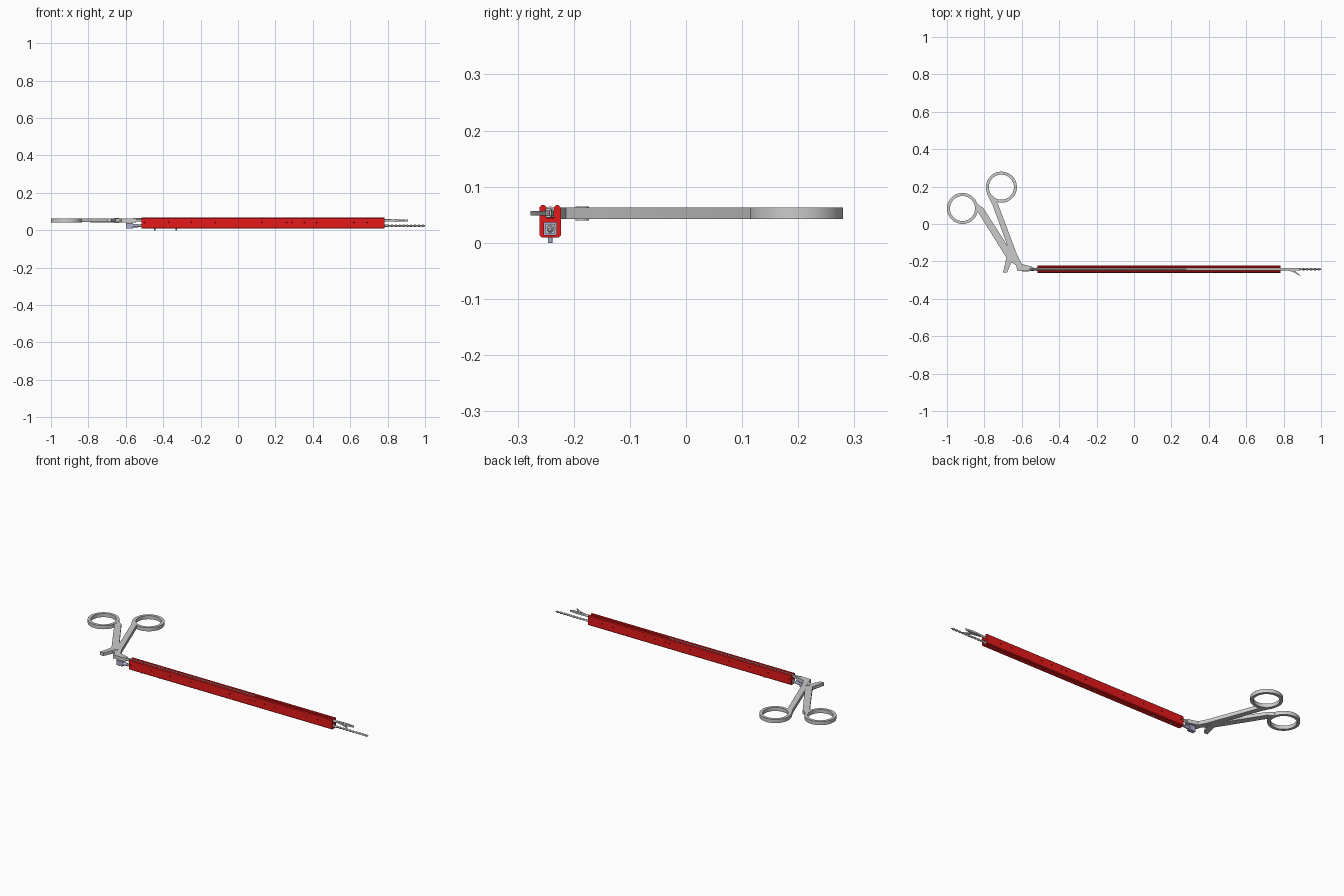
import bpy, bmesh, math
from mathutils import Matrix

if "Cube" in bpy.data.objects:
    bpy.data.objects.remove(bpy.data.objects["Cube"])

YC = -0.242                      # axis of the long instrument
ALONG_X = Matrix(((0, 0, 1, 0), (1, 0, 0, 0), (0, 1, 0, 0), (0, 0, 0, 1)))

red = bpy.data.materials.new("red_shell")
red.diffuse_color = (0.78, 0.01, 0.01, 1)
red.use_nodes = True
red.node_tree.nodes["Principled BSDF"].inputs["Base Color"].default_value = red.diffuse_color
dark = bpy.data.materials.new("dark_hole")
dark.diffuse_color = (0.12, 0.0, 0.0, 1)
dark.use_nodes = True
dark.node_tree.nodes["Principled BSDF"].inputs["Base Color"].default_value = dark.diffuse_color
steel = bpy.data.materials.new("blue_steel")
steel.diffuse_color = (0.42, 0.43, 0.62, 1)
steel.use_nodes = True
steel.node_tree.nodes["Principled BSDF"].inputs["Base Color"].default_value = steel.diffuse_color


def finish(ob, mat=None):
    bpy.ops.object.select_all(action='DESELECT')
    ob.select_set(True)
    bpy.context.view_layer.objects.active = ob
    if ob.type == 'CURVE':
        bpy.ops.object.convert(target='MESH')
        ob = bpy.context.object
    if mat:
        ob.data.materials.append(mat)
    bpy.ops.object.shade_smooth_by_angle(angle=math.radians(35))
    return ob


def prism(name, loops, lo, hi, along_x=False, mat=None):
    """Extrude outlines (later ones cut holes) from lo to hi, along z or x."""
    cu = bpy.data.curves.new(name, 'CURVE')
    cu.dimensions, cu.fill_mode = '2D', 'BOTH'
    cu.extrude = (hi - lo) / 2
    for pts in loops:
        s = cu.splines.new('POLY')
        s.points.add(len(pts) - 1)
        for p, (a, b) in zip(s.points, pts):
            p.co = (a, b, 0, 1)
        s.use_cyclic_u = True
    ob = bpy.data.objects.new(name, cu)
    bpy.context.collection.objects.link(ob)
    mid = (lo + hi) / 2
    ob.matrix_world = (Matrix.Translation((mid, 0, 0)) @ ALONG_X if along_x
                       else Matrix.Translation((0, 0, mid)))
    return finish(ob, mat)


def circle(x, y, r, n=48):
    return [(x + r * math.cos(2 * math.pi * i / n), y + r * math.sin(2 * math.pi * i / n))
            for i in range(n)]


def rect(cx, cy, w, h):
    return [(cx - w/2, cy - h/2), (cx + w/2, cy - h/2), (cx + w/2, cy + h/2), (cx - w/2, cy + h/2)]


def lathe(name, prof, z, n=16, mat=None):
    """Revolve (x, radius) pairs about the long axis at height z."""
    bm = bmesh.new()
    rings = [[bm.verts.new((x, YC + a, z + b)) for a, b in circle(0, 0, r, n)] for x, r in prof]
    for p, q in zip(rings, rings[1:]):
        for i in range(n):
            bm.faces.new((p[i], p[(i + 1) % n], q[(i + 1) % n], q[i]))
    bm.faces.new(rings[0])
    bm.faces.new(rings[-1])
    bmesh.ops.recalc_face_normals(bm, faces=bm.faces)
    me = bpy.data.meshes.new(name)
    bm.to_mesh(me)
    bm.free()
    ob = bpy.data.objects.new(name, me)
    bpy.context.collection.objects.link(ob)
    return finish(ob, mat)


def rod(name, x0, x1, z, r, mat=None):
    return lathe(name, [(x0, r), (x1, r)], z, mat=mat)


def pin(name, loc, r, depth, rot=(0, 0, 0), mat=None):
    bpy.ops.mesh.primitive_cylinder_add(vertices=16, radius=r, depth=depth, location=loc, rotation=rot)
    ob = bpy.context.object
    ob.name = name
    return finish(ob, mat)


# red housing: open slot on top, square bore below, chamfered corners
half = [(0.015, 0.009), (0.019, 0.013), (0.019, 0.063), (0.015, 0.067), (0.010, 0.067),
        (0.007, 0.064), (0.007, 0.044)]
outline = [(YC + a, b) for a, b in half] + [(YC - a, b) for a, b in reversed(half)]
prism("housing", [outline, rect(YC, 0.025, 0.022, 0.022)], -0.515, 0.782, True, red)

# small screw holes along both sides, guide pins underneath
for x in (-0.5, -0.37, -0.25, -0.12, 0.13, 0.26, 0.29, 0.355, 0.42, 0.62, 0.69):
    pin("side_hole", (x, YC, 0.042), 0.005, 0.0384, (math.pi / 2, 0, 0), dark)
for x in (-0.445, -0.33):
    pin("guide_pin", (x, YC, 0.007), 0.004, 0.014, mat=steel)

# lower tube with toothed tip and rear connector
prism("inner_tube", [rect(YC, 0.025, 0.017, 0.017), circle(YC, 0.025, 0.006, 16)], -0.52, 0.779, True)
rod("lower_rod", -0.59, 0.80, 0.024, 0.0055)
teeth = [(0.79, 0.003)]
for i in range(10):
    x = 0.795 + i * 0.0205
    teeth += [(x, 0.003), (x + 0.004, 0.006), (x + 0.012, 0.006), (x + 0.016, 0.003)]
lathe("toothed_tip", teeth + [(1.0, 0.003)], 0.024, 12)
prism("rear_connector", [rect(YC, 0.025, 0.022, 0.029)], -0.60, -0.562, True, steel)
rod("rear_collar", -0.562, -0.535, 0.025, 0.009, steel)

# forceps shaft running in the slot
rod("forceps_shaft", -0.57, 0.82, 0.053, 0.0065)
rod("actuator_rod", -0.56, 0.28, 0.061, 0.004)

# forceps jaws
prism("fixed_jaw", [[(0.80, YC - 0.004), (0.83, YC - 0.009), (0.87, YC - 0.007), (0.908, YC - 0.001),
                     (0.908, YC + 0.002), (0.87, YC + 0.007), (0.83, YC + 0.007), (0.80, YC + 0.004)]],
      0.048, 0.058)
prism("moving_jaw", [[(0.835, -0.243), (0.862, -0.252), (0.892, -0.277), (0.886, -0.276),
                      (0.855, -0.259), (0.832, -0.251)]], 0.049, 0.057)
pin("jaw_pivot", (0.842, YC - 0.003, 0.053), 0.005, 0.016)

# finger rings and handle arms
LO, HI = 0.042, 0.063
for name, x, y in (("rear_ring", -0.917, 0.083), ("front_ring", -0.709, 0.197)):
    prism(name, [circle(x, y, 0.083, 64), circle(x, y, 0.067, 64)], LO, HI)
prism("fixed_arm", [[(-0.792, 0.192), (-0.785, 0.158), (-0.758, 0.106), (-0.668, -0.140), (-0.648, -0.165),
                     (-0.622, -0.25), (-0.560, -0.25), (-0.545, -0.249), (-0.545, -0.228),
                     (-0.565, -0.223), (-0.600, -0.214), (-0.625, -0.165), (-0.730, 0.115),
                     (-0.755, 0.142), (-0.776, 0.162)]], LO, HI)
prism("trigger_arm", [[(-0.842, 0.110), (-0.856, 0.052), (-0.848, 0.075), (-0.832, 0.060),
                       (-0.682, -0.180), (-0.700, -0.258), (-0.678, -0.258), (-0.655, -0.205),
                       (-0.630, -0.222), (-0.628, -0.190), (-0.655, -0.150), (-0.805, 0.085),
                       (-0.836, 0.106)]], LO + 0.001, HI - 0.001)
pin("handle_pivot", (-0.647, -0.185, 0.0525), 0.012, 0.025)
prism("shaft_mount", [rect(YC, 0.0525, 0.018, 0.021)], -0.60, -0.552, True)
